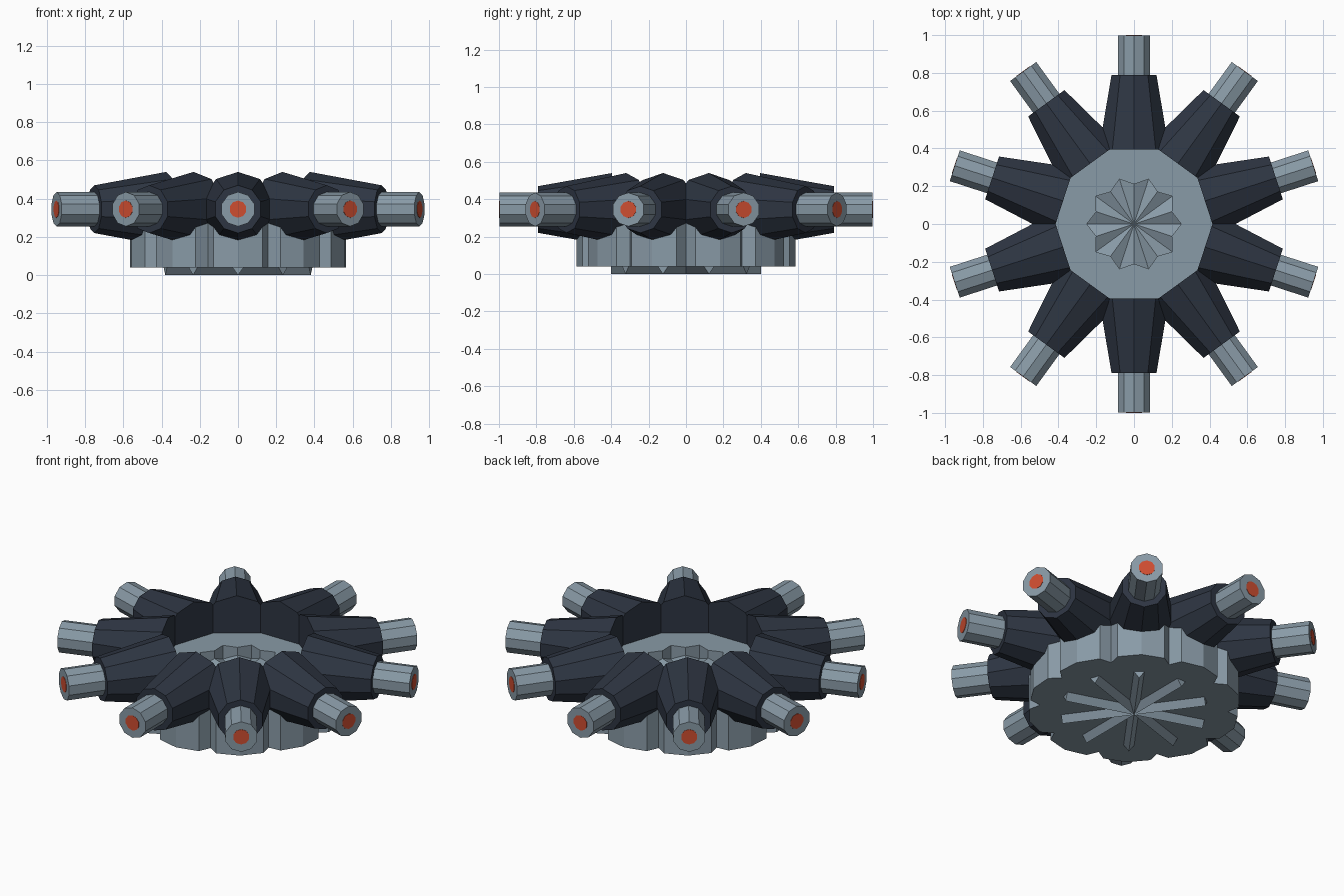
import bpy, bmesh, math
from mathutils import Vector

if "Cube" in bpy.data.objects:
    bpy.data.objects.remove(bpy.data.objects["Cube"])

N = 10
STEP = 2 * math.pi / N
AXIS_Z = 0.345


def material(name, rgb):
    m = bpy.data.materials.new(name)
    m.diffuse_color = (*rgb, 1)
    m.use_nodes = True
    m.node_tree.nodes["Principled BSDF"].inputs["Base Color"].default_value = m.diffuse_color
    return m


STEEL = material("steel grey", (0.25, 0.325, 0.385))
NAVY = material("dark navy", (0.027, 0.036, 0.055))
ORANGE = material("orange", (0.62, 0.075, 0.03))


def finish(name, bm, mat):
    bmesh.ops.recalc_face_normals(bm, faces=bm.faces)
    me = bpy.data.meshes.new(name)
    bm.to_mesh(me)
    bm.free()
    me.materials.append(mat)
    ob = bpy.data.objects.new(name, me)
    bpy.context.collection.objects.link(ob)
    return ob


def bridge(bm, a, b):
    for i in range(len(a)):
        j = (i + 1) % len(a)
        bm.faces.new((a[i], a[j], b[j], b[i]))


def radial_loft(name, angle, rings, mat):
    """Ten-sided tapered tube along a spoke; rings are (distance, radius)."""
    bm = bmesh.new()
    out = Vector((math.cos(angle), math.sin(angle), 0))
    side = Vector((-out.y, out.x, 0))
    loops = []
    for d, r in rings:
        loops.append([bm.verts.new(out * d + side * (r * math.sin(k * STEP))
                      + Vector((0, 0, AXIS_Z + r * math.cos(k * STEP))))
                      for k in range(10)])
    for a, b in zip(loops, loops[1:]):
        bridge(bm, a, b)
    bm.faces.new(loops[0])
    bm.faces.new(loops[-1])
    return finish(name, bm, mat)


def polar(bm, r, a, z):
    return bm.verts.new((r * math.cos(a), r * math.sin(a), z))


# Arms: dark tapered sleeve, steel barrel and orange end disc
for i in range(N):
    a = math.pi / 2 + i * STEP
    radial_loft(f"sleeve_{i}", a, [(0.395, 0.195), (0.79, 0.125)], NAVY)
    radial_loft(f"barrel_{i}", a, [(0.70, 0.09), (0.998, 0.09)], STEEL)
    radial_loft(f"end_disc_{i}", a, [(0.996, 0.045), (1.0, 0.045)], ORANGE)

# Scalloped hub with a star-shaped pleated recess in its floor
bm = bmesh.new()
lobe = [(-13, 0.568), (0, 0.585), (13, 0.568), (18, 0.51)]
outline = [(r, math.pi / 2 + i * STEP + math.radians(d))
           for i in range(N) for d, r in lobe]
low = [polar(bm, r, a, 0.04) for r, a in outline]
high = [polar(bm, r, a, 0.317) for r, a in outline]
bridge(bm, low, high)
bm.faces.new(low)
star = [(0.21 if k % 2 == 0 else 0.25, math.pi / 2 + k * STEP / 2)
        for k in range(2 * N)]
rim = [polar(bm, r, a, 0.317) for r, a in star]
pleat = [polar(bm, r, a, 0.27 if k % 2 == 0 else 0.235)
         for k, (r, a) in enumerate(star)]
centre = bm.verts.new((0, 0, 0.25))
bridge(bm, rim, pleat)
for k in range(2 * N):
    bm.faces.new((pleat[k], pleat[(k + 1) % (2 * N)], centre))
# hub floor: two outline spans join each star span
for k in range(2 * N):
    o = [high[(2 * k + 1 + s) % (4 * N)] for s in range(3)]
    bm.faces.new((rim[k], *o, rim[(k + 1) % (2 * N)]))
finish("hub", bm, STEEL)

# V-shaped ribs radiating under the hub
for i in range(N):
    a = math.pi / 2 + i * STEP
    out = Vector((math.cos(a), math.sin(a), 0))
    side = Vector((-out.y, out.x, 0))
    bm = bmesh.new()
    ends = [[bm.verts.new(out * d + side * s + Vector((0, 0, z)))
             for s, z in ((-0.03, 0.042), (0, 0), (0.03, 0.042))]
            for d in (0, 0.4)]
    bridge(bm, *ends)
    bm.faces.new(ends[0])
    bm.faces.new(ends[1])
    finish(f"under_rib_{i}", bm, STEEL)
